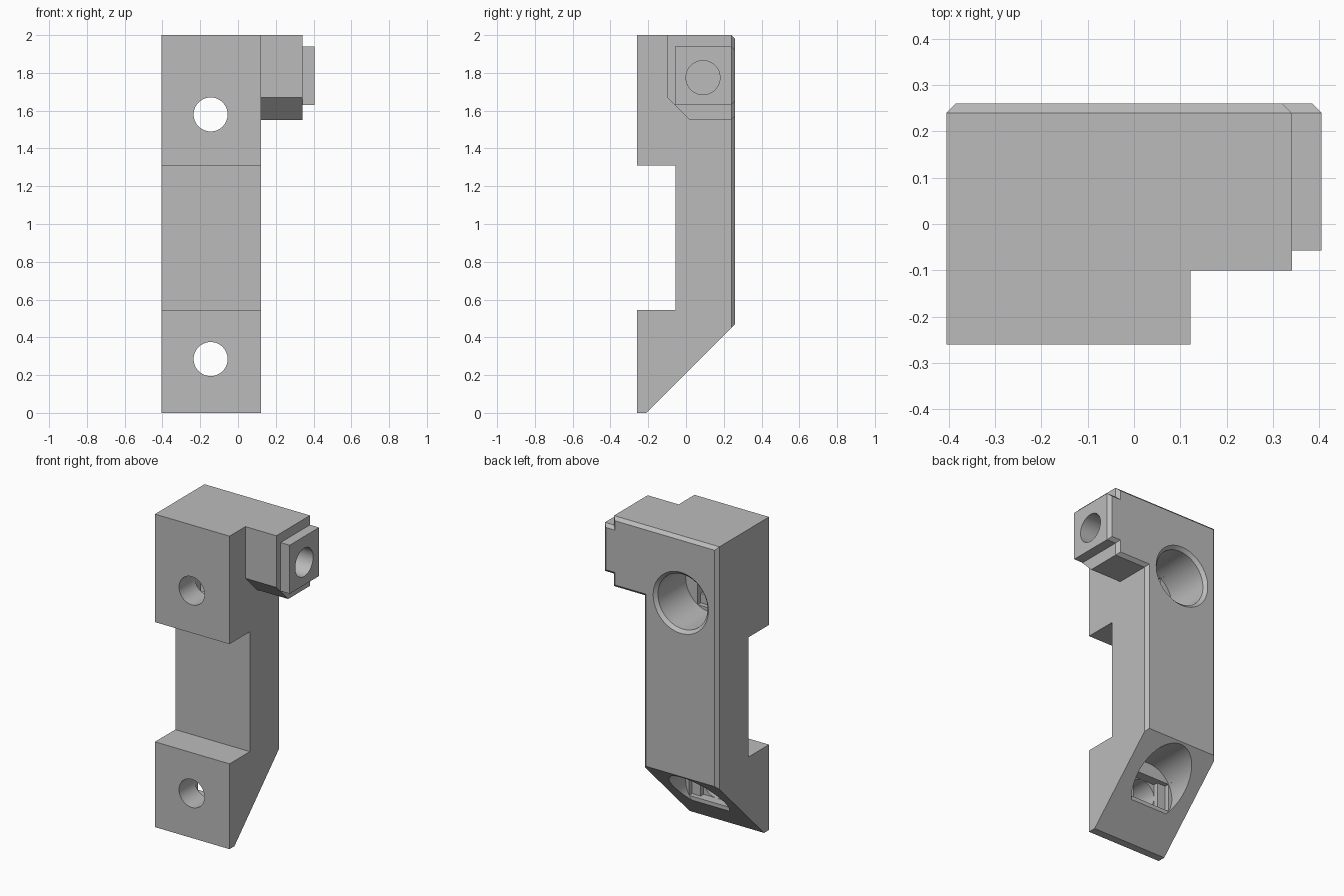
import bpy, bmesh, math
from mathutils import Vector, Matrix

cube = bpy.data.objects.get("Cube")
if cube:
    bpy.data.objects.remove(cube)

grey = bpy.data.materials.new("plain grey")
grey.use_nodes = True
colour = (0.5, 0.5, 0.5, 1)
grey.diffuse_color = colour
grey.node_tree.nodes["Principled BSDF"].inputs["Base Color"].default_value = colour

cutters = []


def make(name, bm):
    bmesh.ops.recalc_face_normals(bm, faces=bm.faces)
    mesh = bpy.data.meshes.new(name)
    bm.to_mesh(mesh)
    bm.free()
    mesh.materials.append(grey)
    obj = bpy.data.objects.new(name, mesh)
    bpy.context.collection.objects.link(obj)
    return obj


def loft(name, rings):
    """Closed solid through matching rings of points."""
    bm = bmesh.new()
    rows = [[bm.verts.new(p) for p in ring] for ring in rings]
    n = len(rows[0])
    for a, b in zip(rows, rows[1:]):
        for i in range(n):
            j = (i + 1) % n
            bm.faces.new((a[i], a[j], b[j], b[i]))
    bm.faces.new(rows[0])
    bm.faces.new(rows[-1])
    return make(name, bm)


def cut_profile(name, points, x0, x1):
    """Cutter with a side profile, stretched along x."""
    cutters.append(loft(name, [[(x, y, z) for y, z in points] for x in (x0, x1)]))


def cut_box(name, x0, x1, y0, y1, z0, z1):
    cut_profile(name, [(y0, z0), (y1, z0), (y1, z1), (y0, z1)], x0, x1)


def cut_round(name, centre, axis, stations):
    """Turned cutter: stations are (distance along the axis, radius)."""
    turn = Vector((0, 0, 1)).rotation_difference(Vector(axis)).to_matrix()
    steps = 64
    rings = []
    for d, r in stations:
        angles = [math.tau * i / steps for i in range(steps)]
        rings.append([Vector(centre) + turn @ Vector((r * math.cos(a), r * math.sin(a), d))
                      for a in angles])
    cutters.append(loft(name, rings))


# Bracket outline, with a chamfer round the back face
LEFT, ARM, TIP, BACK, BEVEL = 0.122, 0.341, 0.405, 0.26, 0.02
outline = [(-TIP, 0), (LEFT, 0), (LEFT, 1.55), (ARM, 1.55), (ARM, 1.63),
           (TIP, 1.63), (TIP, 1.94), (ARM, 1.94), (ARM, 2), (-TIP, 2)]
points = [Vector(p) for p in outline]
inset = []
for i, p in enumerate(points):
    before = (p - points[i - 1]).normalized()
    after = (points[(i + 1) % len(points)] - p).normalized()
    shift = before + after
    inset.append(p + BEVEL * Vector((-shift.y, shift.x)))
bracket = loft("bracket", [
    [(p.x, -BACK, p.y) for p in points],
    [(p.x, BACK - BEVEL, p.y) for p in points],
    [(p.x, BACK, p.y) for p in inset]])

# Front recess, sloped foot, and the stepped fronts of arm and stub
cut_box("front_recess", -1, 1, -1, -0.055, 0.545, 1.31)
cut_profile("foot_slope", [(-0.41, -0.2), (1, -0.2), (1, 1.21)], -1, 1)
cut_profile("arm_front", [(-1, 1.45), (0.12, 1.45), (-0.1, 1.67), (-0.1, 3), (-1, 3)], LEFT, 1)
cut_box("stub_front", ARM, 1, -1, -0.057, 1, 3)

# Two screw holes with deep counterbores and stepped seats
HX, R, BORE, SEAT, STEP = -0.145, 0.09, 0.175, -0.04, 0.03
chord = math.sqrt(BORE ** 2 - R ** 2)
for name, z, upright in (("upper", 1.58, True), ("lower", 0.285, False)):
    cut_round(name + "_screw_hole", (HX, 0, z), (0, 1, 0), [(-1, R), (0.1, R)])
    stations = [(SEAT, BORE), (1, BORE)]
    if upright:
        stations = [(SEAT, BORE), (BACK - BEVEL, BORE), (BACK + BEVEL, BORE + 2 * BEVEL)]
    cut_round(name + "_counterbore", (HX, 0, z), (0, 1, 0), stations)
    w, h = (R, chord) if upright else (chord, R)
    cut_box(name + "_slot", HX - w, HX + w, SEAT - STEP, 0, z - h, z + h)
    cut_box(name + "_square", HX - R, HX + R, SEAT - 2 * STEP, 0, z - R, z + R)

# Blind hole in the end of the stub
cut_round("stub_hole", (0, 0.09, 1.775), (1, 0, 0), [(0.1, R), (0.6, R)])

# Carve the bracket, then drop the cutters
for cutter in cutters:
    mod = bracket.modifiers.new(cutter.name, "BOOLEAN")
    mod.operation = "DIFFERENCE"
    mod.solver = "EXACT"
    mod.object = cutter
    cutter.hide_render = True
bpy.context.view_layer.update()
carved = bpy.data.meshes.new_from_object(
    bracket.evaluated_get(bpy.context.evaluated_depsgraph_get()))
bracket.modifiers.clear()
bracket.data = carved
for cutter in cutters:
    bpy.data.objects.remove(cutter)

# Smooth bores, sharp edges
for obj in bpy.context.selected_objects:
    obj.select_set(False)
bracket.select_set(True)
bpy.context.view_layer.objects.active = bracket
bpy.ops.object.shade_smooth_by_angle(angle=math.radians(30))
